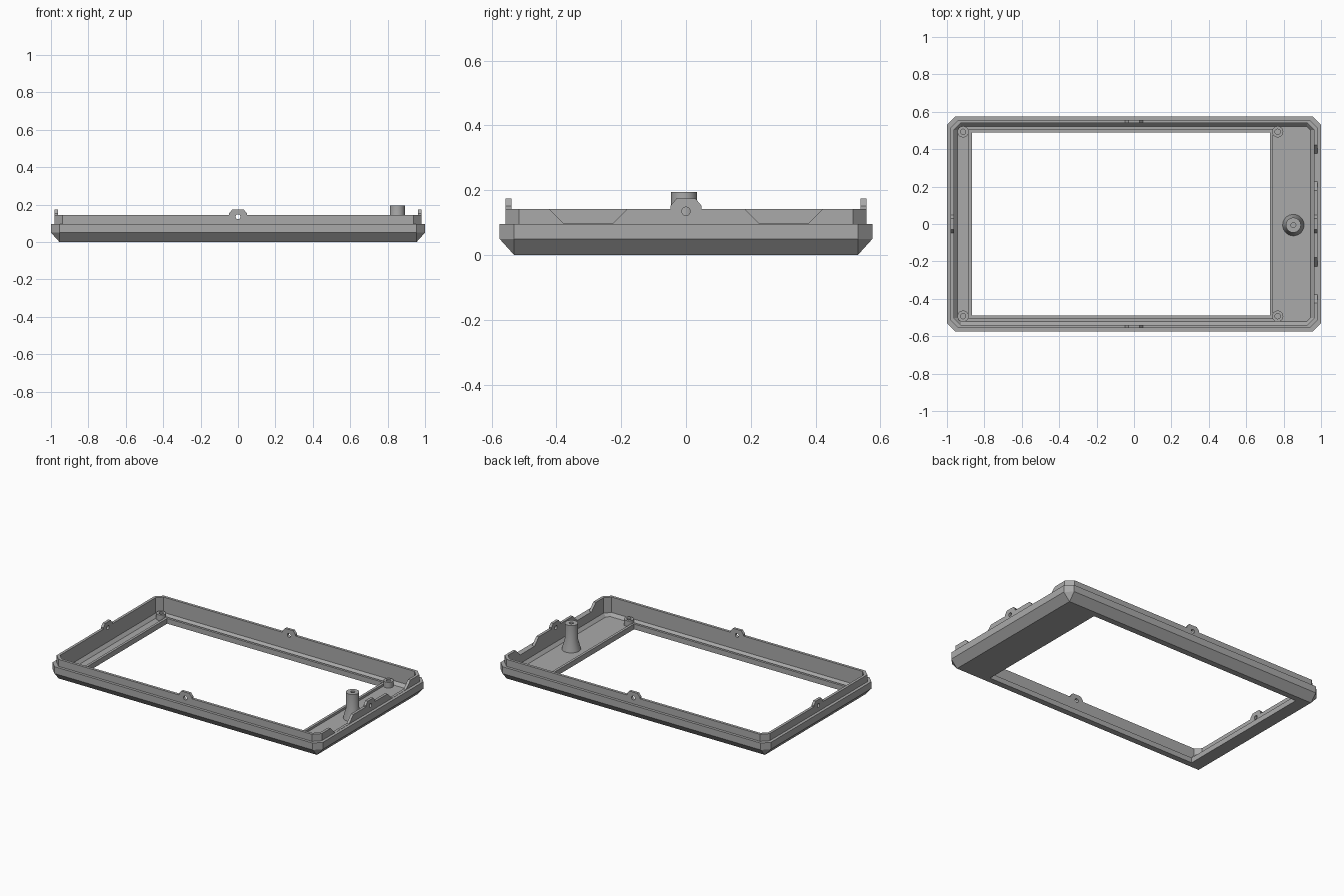
import bpy, bmesh, math
from mathutils import Matrix

if "Cube" in bpy.data.objects:
    bpy.data.objects.remove(bpy.data.objects["Cube"], do_unlink=True)

grey = bpy.data.materials.new("plain grey")
COLOR = (0.4, 0.4, 0.4, 1)
grey.use_nodes = True
grey.diffuse_color = COLOR
grey.node_tree.nodes["Principled BSDF"].inputs["Base Color"].default_value = COLOR


def finish(name, bm):
    bmesh.ops.remove_doubles(bm, verts=bm.verts, dist=1e-5)
    bmesh.ops.recalc_face_normals(bm, faces=bm.faces)
    mesh = bpy.data.meshes.new(name)
    bm.to_mesh(mesh)
    bm.free()
    mesh.materials.append(grey)
    ob = bpy.data.objects.new(name, mesh)
    bpy.context.collection.objects.link(ob)
    return ob


def loft(name, rings, closed=False):
    """Skin rings of points; closed joins the last ring to the first."""
    bm = bmesh.new()
    loops = [[bm.verts.new(p) for p in ring] for ring in rings]
    pairs = list(zip(loops, loops[1:]))
    if closed:
        pairs.append((loops[-1], loops[0]))
    for a, b in pairs:
        for i in range(len(a)):
            j = (i + 1) % len(a)
            bm.faces.new((a[i], a[j], b[j], b[i]))
    if not closed:
        bm.faces.new(loops[0])
        bm.faces.new(loops[-1])
    return finish(name, bm)


def cut_rect(hx, hy, chamfer, z, cx=0):
    """Rectangle ring with cut corners."""
    a, b = hx - chamfer, hy - chamfer
    pts = [(hx, -b), (hx, b), (a, hy), (-a, hy), (-hx, b), (-hx, -b), (-a, -hy), (a, -hy)]
    return [(x + cx, y, z) for x, y in pts]


def turned(name, profile, x, y, sides=32):
    """Lathe a radius and height profile about a vertical axis."""
    rings = []
    for r, z in profile:
        rings.append([(x + r * math.cos(t), y + r * math.sin(t), z)
                      for t in (2 * math.pi * i / sides for i in range(sides))])
    return loft(name, rings)


def prism(name, outline, near, far, angle=0):
    """Extrude a (sideways, height) outline outward, then turn it to face a side."""
    ob = loft(name, [[(d, u, z) for u, z in outline] for d in (near, far)])
    ob.data.transform(Matrix.Rotation(angle, 4, "Z"))
    return ob


def cut(ob, cutter):
    mod = ob.modifiers.new("cut", "BOOLEAN")
    mod.operation = "DIFFERENCE"
    mod.solver = "EXACT"
    mod.object = cutter
    bpy.context.view_layer.objects.active = ob
    bpy.ops.object.modifier_apply(modifier=mod.name)


# Bezel frame: one continuous cross-section around the window
WX, WY, CX = 0.797, 0.49, -0.07
frame = loft("bezel_frame", [
    cut_rect(WX, WY, 0, 0, CX),
    cut_rect(0.955, 0.53, 0, 0),
    cut_rect(1.0, 0.575, 0.045, 0.05),
    cut_rect(1.0, 0.575, 0.045, 0.096),
    cut_rect(0.98, 0.557, 0.042, 0.096),
    cut_rect(0.98, 0.557, 0.042, 0.143),
    cut_rect(0.962, 0.539, 0.035, 0.143),
    cut_rect(0.962, 0.539, 0.035, 0.04),
    cut_rect(0.944, 0.521, 0.02, 0.02),
    cut_rect(WX + 0.017, WY + 0.016, 0, 0.02, CX),
    cut_rect(WX + 0.017, WY + 0.016, 0, 0.035, CX),
    cut_rect(WX, WY, 0, 0.035, CX),
], closed=True)

# Tapered notches in the lip on the post side
for s in (-1, 1):
    notch = prism("notch_cutter", [(s * 0.376, 0.097), (s * 0.226, 0.097),
                                   (s * 0.166, 0.157), (s * 0.436, 0.157)], 0.9, 1.1)
    cut(frame, notch)
    bpy.data.objects.remove(notch)

# Screw tabs on all four sides, with holes running through the lip
tab_outline = [(-0.048, 0.143), (0.048, 0.143), (0.048, 0.152),
               (0.03, 0.174), (-0.03, 0.174), (-0.048, 0.152)]
hole_outline = [(0.013 * math.cos(i * math.pi / 12), 0.135 + 0.013 * math.sin(i * math.pi / 12))
                for i in range(24)]
for i, side in enumerate(("left", "back", "right", "front")):
    outer = 0.557 if i % 2 else 0.98
    turn = i * math.pi / 2
    tab = prism(side + "_screw_tab", tab_outline, outer - 0.018, outer, turn)
    hole = prism("hole_cutter", hole_outline, outer - 0.05, outer + 0.05, turn)
    cut(tab, hole)
    cut(frame, hole)
    bpy.data.objects.remove(hole)

# Small hollow bosses at the window corners
for x, side in ((-0.914, "right"), (0.768, "left")):
    for y, end in ((-0.493, "front"), (0.493, "back")):
        turned(f"{end}_{side}_boss", [(0.03, 0.015), (0.03, 0.058), (0.014, 0.058), (0.014, 0.025)], x, y)

# Tall hollow post with a flared foot
post = turned("mounting_post", [(0.058, 0.015), (0.056, 0.03), (0.04, 0.09), (0.04, 0.194),
                                (0.013, 0.194), (0.013, 0.06)], 0.852, -0.006)

# Smooth the round parts while keeping edges crisp
bpy.ops.object.select_all(action="DESELECT")
for ob in bpy.context.collection.objects:
    if ob.type == "MESH" and ("boss" in ob.name or "post" in ob.name):
        ob.select_set(True)
        bpy.context.view_layer.objects.active = ob
bpy.ops.object.shade_smooth_by_angle(angle=math.radians(30))
